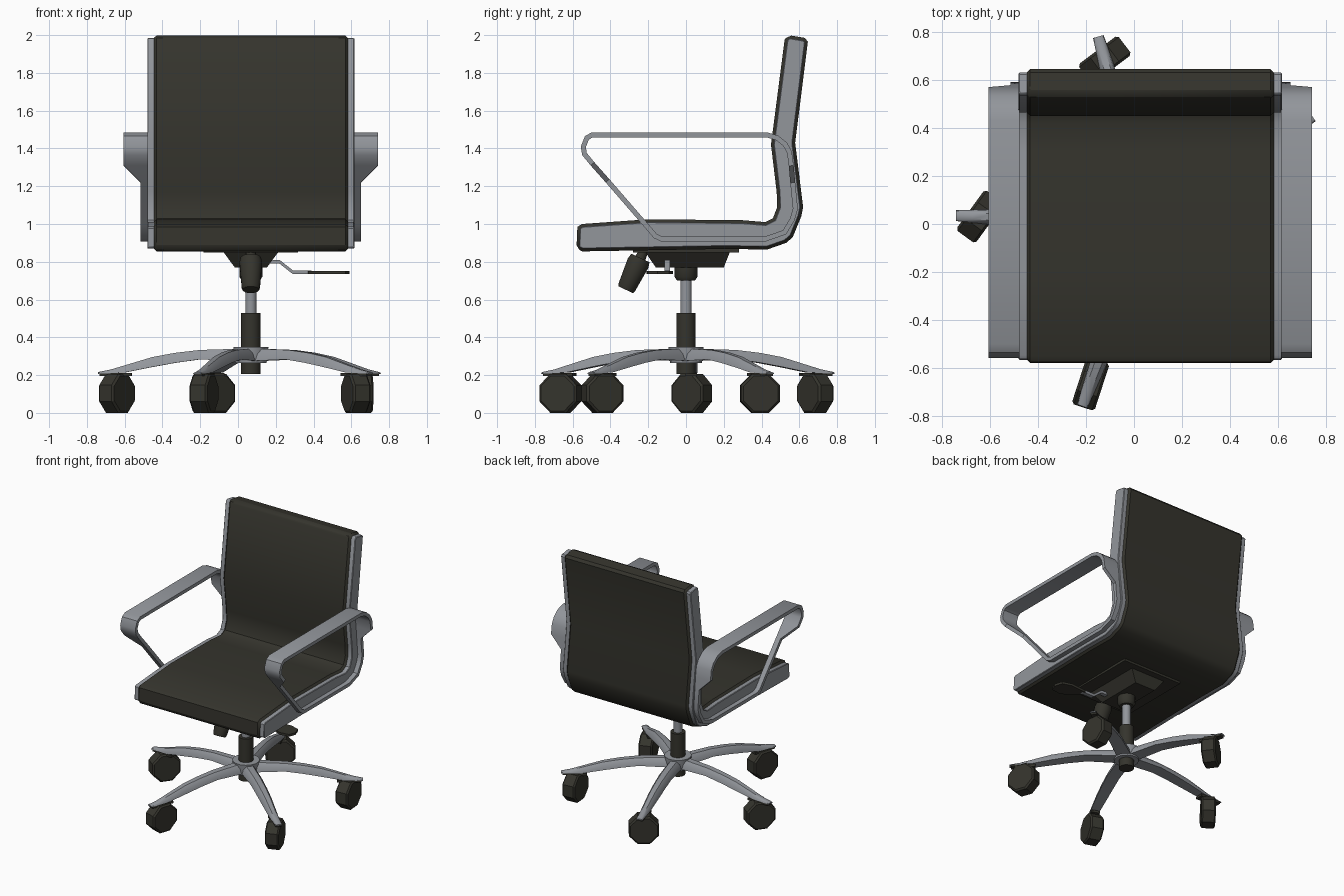
import bpy, bmesh, math
from mathutils import Vector, Matrix

cube = bpy.data.objects.get("Cube")
if cube:
    bpy.data.objects.remove(cube, do_unlink=True)

CX = 0.068  # centre line of the seat and column


def material(name, rgb):
    m = bpy.data.materials.new(name)
    m.use_nodes = True
    m.diffuse_color = (*rgb, 1)
    m.node_tree.nodes["Principled BSDF"].inputs["Base Color"].default_value = (*rgb, 1)
    return m


DARK = material("dark upholstery", (0.035, 0.034, 0.026))
METAL = material("grey metal", (0.29, 0.305, 0.33))


def loft(name, rings, mat, closed=False, angle=35, bevel=0):
    """Skin a list of equal-length point rings; cap the ends unless closed."""
    bm = bmesh.new()
    rows = [[bm.verts.new(p) for p in ring] for ring in rings]
    n = len(rows[0])
    pairs = list(zip(rows, rows[1:] + rows[:1])) if closed else list(zip(rows, rows[1:]))
    for a, b in pairs:
        for i in range(n):
            j = (i + 1) % n
            bm.faces.new((a[i], a[j], b[j], b[i]))
    if not closed:
        bm.faces.new(rows[0])
        bm.faces.new(rows[-1])
    bmesh.ops.recalc_face_normals(bm, faces=bm.faces)
    mesh = bpy.data.meshes.new(name)
    bm.to_mesh(mesh)
    bm.free()
    mesh.materials.append(mat)
    ob = bpy.data.objects.new(name, mesh)
    bpy.context.collection.objects.link(ob)
    bpy.ops.object.select_all(action='DESELECT')
    ob.select_set(True)
    bpy.context.view_layer.objects.active = ob
    bpy.ops.object.shade_smooth_by_angle(angle=math.radians(angle))
    if bevel:
        mod = ob.modifiers.new("Bevel", 'BEVEL')
        mod.width = bevel
        mod.limit_method = 'ANGLE'
        mod.angle_limit = math.radians(60)
    return ob


def turned(name, origin, axis, stations, mat, sides=16, angle=35):
    """Round part: stations are (distance along axis, radius)."""
    rot = Vector(axis).to_track_quat('Z', 'Y').to_matrix()
    rings = []
    for d, r in stations:
        ring = []
        for i in range(sides):
            t = math.tau * (i + 0.5) / sides
            ring.append(Vector(origin) + rot @ Vector((r * math.cos(t), r * math.sin(t), d)))
        rings.append(ring)
    return loft(name, rings, mat, angle=angle)


def offset(pts, d):
    """Move a closed clockwise outline inward by d."""
    out = []
    for i, p in enumerate(pts):
        p = Vector(p)
        a = (p - Vector(pts[i - 1])).normalized()
        b = (Vector(pts[(i + 1) % len(pts)]) - p).normalized()
        na, nb = Vector((a.y, -a.x)), Vector((b.y, -b.x))
        m = (na + nb).normalized()
        out.append(p + m * d / max(m.dot(na), 0.5))
    return out


def box(name, x, y, z, mat, bevel=0):
    rings = [[(x[0], y[0], h), (x[1], y[0], h), (x[1], y[1], h), (x[0], y[1], h)] for h in z]
    return loft(name, rings, mat, bevel=bevel)


# Seat and back: one continuous side profile (y, z)
shell = [(-.58, .87), (-.575, .985), (-.55, 1.0), (-.2, 1.025), (.3, 1.02), (.42, 1.01),
         (.46, 1.03), (.483, 1.09), (.48, 1.17), (.45, 1.42), (.522, 1.975), (.54, 2.0),
         (.63, 1.985), (.645, 1.965), (.578, 1.43), (.62, 1.09), (.61, 1.04), (.565, .93),
         (.53, .9), (.43, .865), (.2, .868), (-.55, .855)]
loft("seat_and_back_cushion", [[(x, y, z) for y, z in shell] for x in (CX - .518, CX + .518)],
     DARK, angle=40, bevel=.018)

# Metal side rails and looped armrests
rail = offset(shell, .014)
arm = [(-.5, 1.485), (.43, 1.485), (.49, 1.467), (.535, 1.43), (.56, 1.385), (.57, 1.31),
       (.578, 1.22), (.592, 1.08), (.575, 1.02), (.53, .945), (.42, .907), (-.13, .907),
       (-.17, .925), (-.23, .995), (-.425, 1.22), (-.505, 1.31), (-.55, 1.365),
       (-.557, 1.41), (-.535, 1.465)]
arm_inner = offset(arm, .026)


def arm_reach(z):
    # wide pad at the top, narrowing to a strap beside the seat
    return .583 + .09 * min(1, max(0, (z - 1.22) / .09))


for side, label in ((-1, "right"), (1, "left")):
    loft(label + "_side_rail",
         [[(CX + side * x, y, z) for y, z in rail] for x in (.51, .548)], METAL, angle=40, bevel=.004)
    rings = []
    for (y, z), (yi, zi) in zip(arm, arm_inner):
        x0, x1 = CX + side * .545, CX + side * arm_reach(z)
        rings.append([(x0, y, z), (x1, y, z), (x1, yi, zi), (x0, yi, zi)])
    loft(label + "_armrest", rings, METAL, closed=True)

# Mechanism under the seat
box("mounting_plate", (CX - .25, CX + .25), (-.28, .28), (.85, .872), DARK)
pan = [(.085, -.16, .2, .77), (.15, -.22, .235, .858)]
loft("tilt_housing", [[(CX - w, a, z), (CX + w, a, z), (CX + w, b, z), (CX - w, b, z)]
                      for w, a, b, z in pan], DARK)
knob_axis = Vector((0, -.42, -.9)).normalized()
turned("tension_knob", (CX, -.22, .865), knob_axis,
       [(0, .022), (.05, .03), (.05, .055), (.08, .062), (.22, .05), (.235, .044)], DARK, 12)

# Height lever: bent metal strip with a flat paddle
path = [(.14, .8), (.22, .8), (.29, .745), (.39, .745)]
loft("lever_arm", [[(x, -.115, z - .01), (x, -.085, z - .01), (x, -.085, z + .01), (x, -.115, z + .01)]
                   for x, z in path], METAL)
blade = [(.37, -.125), (.43, -.18), (.5, -.21), (.57, -.2), (.59, -.15), (.57, -.09),
         (.5, -.07), (.37, -.08)]
loft("lever_paddle", [[(x, y, z) for x, y in blade] for z in (.735, .752)], DARK)

# Column
turned("column_collar", (CX, 0, 0), (0, 0, 1), [(.7, .048), (.72, .062), (.775, .062)], DARK)
turned("gas_rod", (CX, 0, 0), (0, 0, 1), [(.5, .03), (.74, .03)], METAL)
turned("column_sleeve", (CX, 0, 0), (0, 0, 1), [(.205, .052), (.53, .052)], DARK)
turned("base_hub", (CX, 0, 0), (0, 0, 1), [(.265, .085), (.35, .095)], METAL)

# Five arched legs with casters: radius, half width, top, bottom
leg = [(.05, .05, .34, .275), (.27, .046, .333, .283), (.4, .043, .318, .265),
       (.52, .039, .296, .243), (.66, .032, .254, .215), (.74, .027, .23, .21), (.81, .023, .216, .207)]
section = [(-1, 0), (-.85, .6), (-.45, 1), (.45, 1), (.85, .6), (1, 0)]
wheel_headings = (54, 72, 110, 95, 37)

for i, heading in enumerate(wheel_headings):
    spin = Matrix.Translation((CX, 0, 0)) @ Matrix.Rotation(math.radians(177.5 + 72 * i), 4, 'Z')
    loft(f"base_leg_{i + 1}",
         [[spin @ Vector((r, w * u, bot + (top - bot) * v)) for u, v in section]
          for r, w, top, bot in leg], METAL)
    loft(f"caster_plate_{i + 1}",
         [[spin @ Vector(p) for p in ((.63, -.03, z), (.8, -.022, z), (.8, .022, z), (.63, .03, z))]
          for z in (.195, .212)], DARK)
    h = math.radians(heading)
    hub = spin @ Vector((.71, 0, .1035))
    turned(f"caster_{i + 1}", hub, (-math.sin(h), math.cos(h), 0),
           [(-.05, .1), (-.04, .112), (.04, .112), (.05, .1)], DARK, 8, 20)
